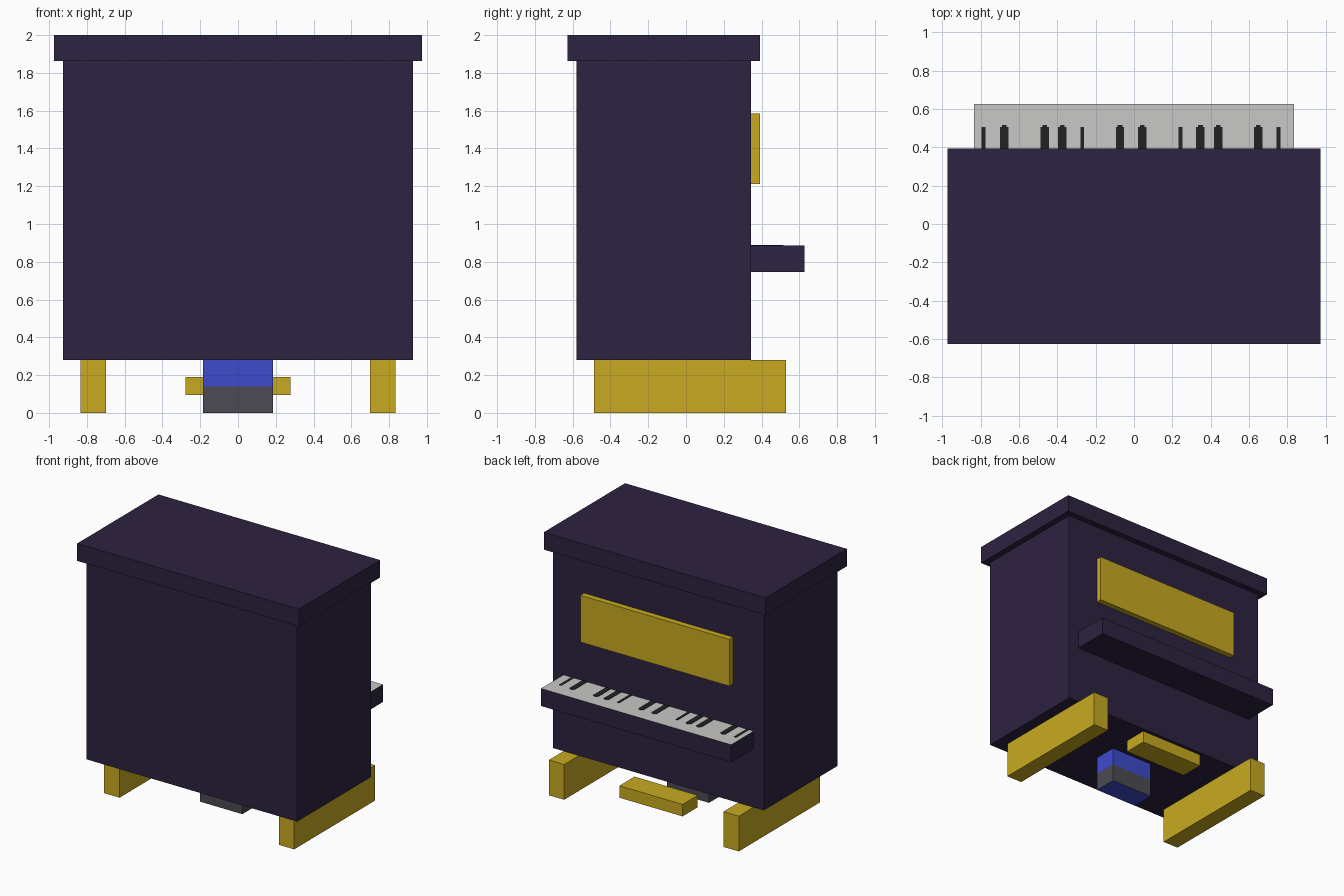
import bpy
import bmesh

cube = bpy.data.objects.get("Cube")
if cube:
    bpy.data.objects.remove(cube, do_unlink=True)


def material(name, r, g, b):
    m = bpy.data.materials.new(name)
    m.use_nodes = True
    m.diffuse_color = (r, g, b, 1)
    m.node_tree.nodes["Principled BSDF"].inputs["Base Color"].default_value = (r, g, b, 1)
    return m


PURPLE = material("dark purple wood", 0.027, 0.016, 0.052)
GOLD = material("gold", 0.578, 0.402, 0.015)
WHITE = material("key white", 0.58, 0.58, 0.57)
BLACK = material("key black", 0.016, 0.016, 0.016)
BLUE = material("blue", 0.047, 0.07, 0.60)
GREY = material("dark grey", 0.07, 0.07, 0.085)


def add_box(bm, x, y, z):
    """Add a box spanning the (low, high) ranges and return its vertices."""
    verts = bmesh.ops.create_cube(bm, size=1)["verts"]
    for v in verts:
        v.co = [lo + (c + 0.5) * (hi - lo) for c, (lo, hi) in zip(v.co, (x, y, z))]
    return verts


def finish(name, bm, *mats):
    mesh = bpy.data.meshes.new(name)
    bm.to_mesh(mesh)
    bm.free()
    for m in mats:
        mesh.materials.append(m)
    ob = bpy.data.objects.new(name, mesh)
    bpy.context.collection.objects.link(ob)
    return ob


def box(name, x, y, z, mat):
    bm = bmesh.new()
    add_box(bm, x, y, z)
    return finish(name, bm, mat)


# Cabinet and lid
BACK = 0.345
box("cabinet", (-0.926, 0.926), (-0.58, BACK), (0.28, 1.865), PURPLE)
box("lid", (-0.975, 0.975), (-0.627, 0.393), (1.862, 2.0), PURPLE)

# Music panel
box("music_panel", (-0.655, 0.655), (BACK, 0.391), (1.212, 1.584), GOLD)

# Feet
for side, name in ((-1, "right_foot"), (1, "left_foot")):
    box(name, sorted((side * 0.70, side * 0.835)), (-0.487, 0.53), (0, 0.28), GOLD)

# Pedal bar
box("pedal", (-0.278, 0.278), (0.25, 0.44), (0.095, 0.19), GOLD)

# Centre block: lower half of the sides is grey, the rest blue
bm = bmesh.new()
add_box(bm, (-0.185, 0.185), (-0.21, -0.025), (0, 0.28))
bmesh.ops.bisect_plane(bm, geom=bm.verts[:] + bm.edges[:] + bm.faces[:],
                       plane_co=(0, 0, 0.14), plane_no=(0, 0, 1))
bm.normal_update()
for f in bm.faces:
    f.material_index = int(abs(f.normal.z) < 0.5 and f.calc_center_median().z < 0.14)
finish("centre_block", bm, BLUE, GREY)

# Key shelf with a white top
TOP = 0.885
bm = bmesh.new()
add_box(bm, (-0.836, 0.836), (BACK, 0.627), (0.746, TOP))
bm.normal_update()
for f in bm.faces:
    f.material_index = int(f.normal.z > 0.5)
finish("key_shelf", bm, PURPLE, WHITE)

# Black keys: wide ones with a narrow tip, and slim ones
bm = bmesh.new()
for x in (-0.678, -0.467, -0.375, -0.073, 0.043, 0.347, 0.44, 0.648):
    add_box(bm, (x - 0.022, x + 0.022), (BACK, 0.506), (TOP, TOP + 0.003))
    add_box(bm, (x - 0.012, x + 0.012), (0.506, 0.516), (TOP, TOP + 0.003))
for x in (-0.785, -0.27, 0.242, 0.754):
    add_box(bm, (x - 0.01, x + 0.01), (BACK, 0.506), (TOP, TOP + 0.003))
finish("black_keys", bm, BLACK)
